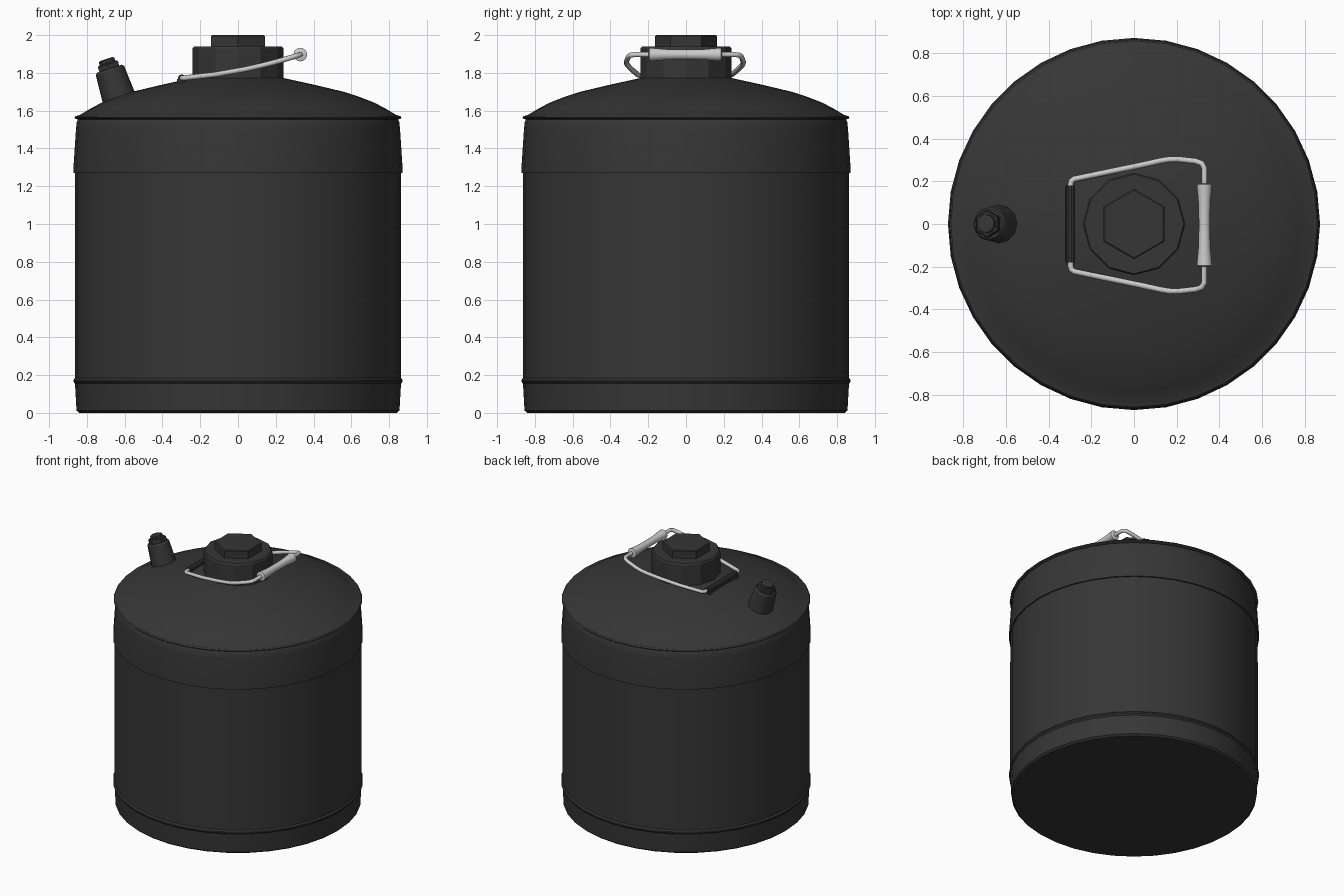
import bpy, bmesh, math
from mathutils import Matrix, Vector

if "Cube" in bpy.data.objects:
    bpy.data.objects.remove(bpy.data.objects["Cube"])

black = bpy.data.materials.new("black_metal")
black.diffuse_color = (0.037, 0.037, 0.037, 1)
black.use_nodes = True
black.node_tree.nodes["Principled BSDF"].inputs["Base Color"].default_value = black.diffuse_color
steel = bpy.data.materials.new("bare_steel")
steel.diffuse_color = (0.6, 0.6, 0.6, 1)
steel.use_nodes = True
steel.node_tree.nodes["Principled BSDF"].inputs["Base Color"].default_value = steel.diffuse_color


def finish(ob, mat, angle=30):
    ob.data.materials.append(mat)
    bpy.ops.object.select_all(action='DESELECT')
    ob.select_set(True)
    bpy.context.view_layer.objects.active = ob
    if angle:
        bpy.ops.object.shade_smooth_by_angle(angle=math.radians(angle))
    return ob


def lathe(name, profile, sides, mat=black, angle=30, frame=None, turn=0.0):
    """Spin (radius, height) points around the local z axis, ends capped."""
    bm = bmesh.new()
    rings = []
    for r, z in profile:
        rings.append([bm.verts.new((r * math.cos(turn + math.tau * i / sides),
                                    r * math.sin(turn + math.tau * i / sides), z))
                      for i in range(sides)])
    for a, b in zip(rings, rings[1:]):
        for i in range(sides):
            j = (i + 1) % sides
            bm.faces.new((a[i], a[j], b[j], b[i]))
    bm.faces.new(list(reversed(rings[0])))
    bm.faces.new(rings[-1])
    bmesh.ops.recalc_face_normals(bm, faces=bm.faces)
    if frame:
        bm.transform(frame)
    me = bpy.data.meshes.new(name)
    bm.to_mesh(me)
    bm.free()
    ob = bpy.data.objects.new(name, me)
    bpy.context.collection.objects.link(ob)
    return finish(ob, mat, angle)


# Drum: foot band, bead, wall, upper band with a rolled-in shoulder
SIDES = 36
lathe("drum_body", [
    (0.84, 0.0), (0.855, 0.012), (0.863, 0.155), (0.872, 0.165), (0.872, 0.175),
    (0.863, 0.185), (0.862, 1.27), (0.872, 1.27), (0.872, 1.285), (0.858, 1.50),
    (0.854, 1.54), (0.842, 1.56)], SIDES)

# Domed lid with its rolled lip
lathe("domed_lid", [
    (0.84, 1.552), (0.858, 1.556), (0.866, 1.563), (0.858, 1.572), (0.84, 1.576),
    (0.78, 1.612), (0.72, 1.643), (0.64, 1.674), (0.56, 1.70), (0.40, 1.738),
    (0.24, 1.773), (0.10, 1.785)], SIDES)

# Filler neck collar and hexagonal cap
lathe("filler_collar", [(0.24, 1.74), (0.24, 1.93), (0.233, 1.94)], 12, angle=0)
lathe("filler_cap", [(0.165, 1.93), (0.165, 1.995), (0.158, 2.0)], 6, angle=0,
      turn=math.pi / 2)

# Tilted vent spout with nut and tip
axis = Vector((-0.31, 0, 0.95))
spout_frame = (Matrix.Translation((-0.62, 0, 1.635))
               @ axis.to_track_quat('Z', 'Y').to_matrix().to_4x4())
lathe("spout", [(0.094, -0.02), (0.09, 0.03), (0.079, 0.185), (0.07, 0.197)],
      12, frame=spout_frame)
lathe("spout_nut", [(0.064, 0.19), (0.064, 0.222), (0.058, 0.228)], 6, angle=0,
      frame=spout_frame)
lathe("spout_tip", [(0.045, 0.22), (0.045, 0.245), (0.036, 0.251)], 10,
      frame=spout_frame)


# Wire bail handle, rising from the hinge to the grip
def wire_z(x):
    t = (x + 0.30) / 0.63
    return 1.772 + 0.045 * t + 0.08 * t * t


half = [(-0.297, 0.0), (-0.297, 0.19), (-0.294, 0.206), (-0.28, 0.217),
        (-0.12, 0.25), (0.04, 0.283), (0.13, 0.303), (0.17, 0.309), (0.21, 0.309),
        (0.29, 0.300), (0.318, 0.29), (0.33, 0.268), (0.33, 0.0)]
path = half + [(x, -y) for x, y in reversed(half[1:-1])]
cu = bpy.data.curves.new("handle_wire", 'CURVE')
cu.dimensions = '3D'
cu.bevel_depth = 0.014
cu.bevel_resolution = 2
sp = cu.splines.new('POLY')
sp.points.add(len(path) - 1)
for p, (x, y) in zip(sp.points, path):
    p.co = (x, y - 0.006, wire_z(x), 1)
sp.use_cyclic_u = True
wire = bpy.data.objects.new("handle_wire", cu)
bpy.context.collection.objects.link(wire)
bpy.context.view_layer.objects.active = wire
wire.select_set(True)
bpy.ops.object.convert(target='MESH')
finish(bpy.context.view_layer.objects.active, steel, 50)

# Waisted grip on the far bar of the handle
along_y = Matrix.Rotation(-math.pi / 2, 4, 'X')
lathe("handle_grip", [
    (0.028, -0.194), (0.036, -0.19), (0.035, -0.175), (0.028, -0.10), (0.026, 0.0),
    (0.028, 0.10), (0.035, 0.175), (0.036, 0.19), (0.028, 0.194)], 16, steel, 40,
    Matrix.Translation((0.33, -0.004, wire_z(0.33))) @ along_y)

# Hinge sleeve and its mounting strap on the lid
lathe("hinge_sleeve", [(0.02, -0.18), (0.02, 0.18)], 10,
      frame=Matrix.Translation((-0.298, 0, wire_z(-0.298))) @ along_y)
bpy.ops.mesh.primitive_cube_add(size=1, location=(-0.303, 0, 1.748))
strap = bpy.context.active_object
strap.name = "hinge_strap"
strap.scale = (0.04, 0.35, 0.04)
finish(strap, black, 0)
